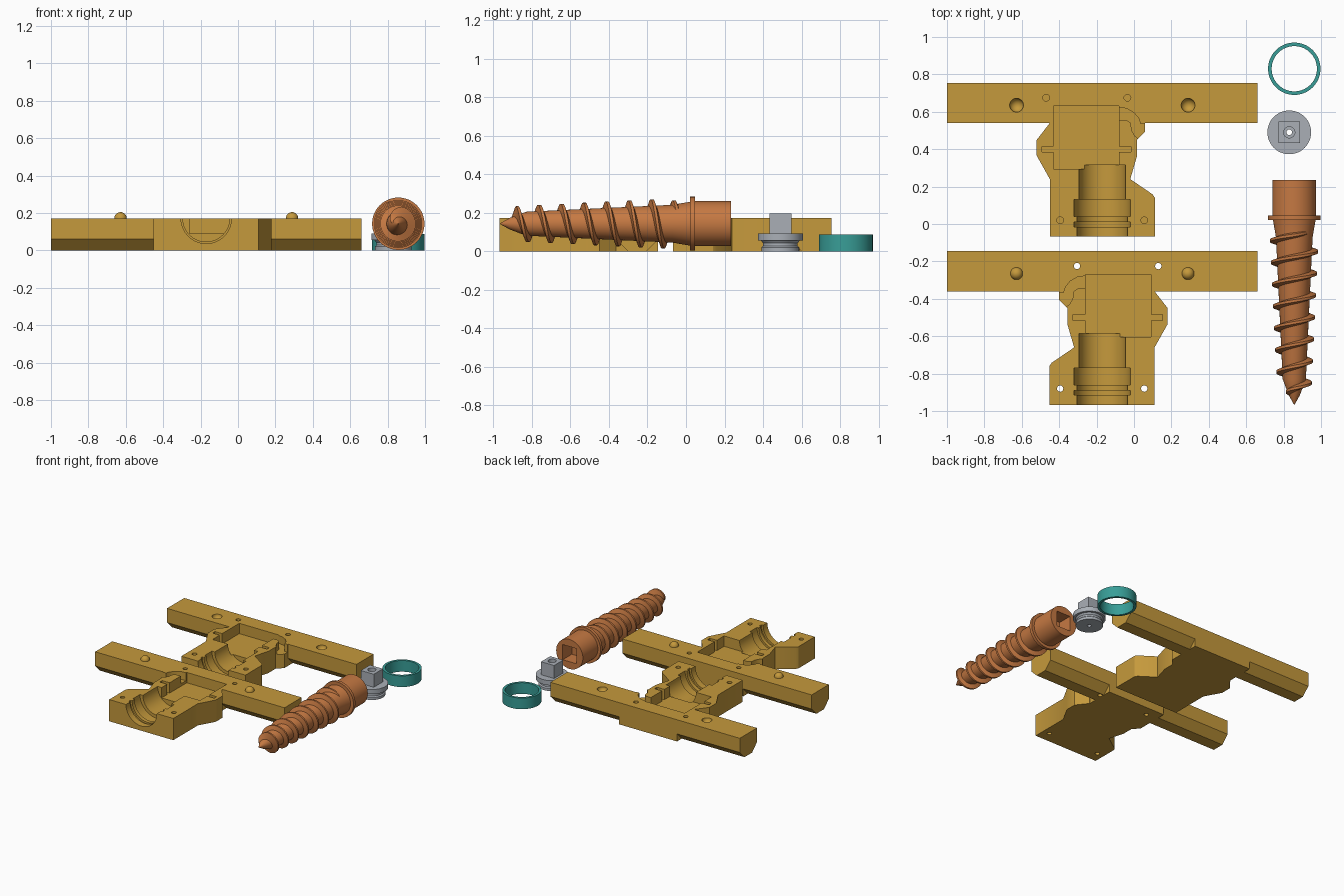
import bpy, bmesh, math
from mathutils import Matrix, Vector

if "Cube" in bpy.data.objects:
    bpy.data.objects.remove(bpy.data.objects["Cube"])


def material(name, rgb):
    m = bpy.data.materials.new(name)
    m.diffuse_color = (*rgb, 1)
    m.use_nodes = True
    m.node_tree.nodes["Principled BSDF"].inputs["Base Color"].default_value = m.diffuse_color
    return m


GOLD = material("gold", (0.56, 0.32, 0.045))
ORANGE = material("copper_orange", (0.56, 0.19, 0.055))
GREY = material("grey", (0.40, 0.43, 0.47))
TEAL = material("teal", (0.04, 0.34, 0.31))


def finish(name, bm, mat):
    bmesh.ops.recalc_face_normals(bm, faces=bm.faces)
    me = bpy.data.meshes.new(name)
    bm.to_mesh(me)
    bm.free()
    me.materials.append(mat)
    ob = bpy.data.objects.new(name, me)
    bpy.context.collection.objects.link(ob)
    return ob


def prism(name, pts, lo, hi, mat=GOLD, axis="z"):
    """Extrude a polygon along z (points are x,y) or along x (points are y,z)."""
    bm = bmesh.new()
    place = (lambda p, t: (p[0], p[1], t)) if axis == "z" else (lambda p, t: (t, p[0], p[1]))
    a, b = [[bm.verts.new(place(p, t)) for p in pts] for t in (lo, hi)]
    bm.faces.new(a)
    bm.faces.new(b)
    n = len(pts)
    for i in range(n):
        j = (i + 1) % n
        bm.faces.new((a[i], a[j], b[j], b[i]))
    return finish(name, bm, mat)


def rect(x0, x1, y0, y1):
    return [(x0, y0), (x1, y0), (x1, y1), (x0, y1)]


def lathe(name, profile, centre, axis="z", mat=GOLD, n=48, closed=False):
    """Revolve (radius, position) points; closed joins last ring to first."""
    bm = bmesh.new()
    c = Vector(centre)
    rings = []
    for r, t in profile:
        ring = []
        for i in range(n):
            u, v = r * math.cos(i * math.tau / n), r * math.sin(i * math.tau / n)
            ring.append(bm.verts.new(c + Vector((u, v, t) if axis == "z" else (u, t, v))))
        rings.append(ring)
    pairs = list(zip(rings, rings[1:]))
    if closed:
        pairs.append((rings[-1], rings[0]))
    else:
        bm.faces.new(rings[0])
        bm.faces.new(rings[-1])
    for a, b in pairs:
        for i in range(n):
            j = (i + 1) % n
            bm.faces.new((a[i], a[j], b[j], b[i]))
    return finish(name, bm, mat)


def ball(name, r, centre):
    bm = bmesh.new()
    bmesh.ops.create_uvsphere(bm, u_segments=32, v_segments=16, radius=r,
                              matrix=Matrix.Translation(centre))
    return finish(name, bm, GOLD)


def combine(ob, tool, op="DIFFERENCE"):
    """Apply a boolean and discard the tool."""
    mod = ob.modifiers.new("boolean", "BOOLEAN")
    mod.object, mod.operation, mod.solver = tool, op, "EXACT"
    bpy.context.view_layer.update()
    deps = bpy.context.evaluated_depsgraph_get()
    me = bpy.data.meshes.new_from_object(ob.evaluated_get(deps))
    ob.modifiers.clear()
    ob.data = me
    bpy.data.objects.remove(tool)


# Housing half: crossbar and body in one outline
H = 0.172
outline = [(-1, 0.54), (-0.45, 0.54), (-0.52, 0.45), (-0.52, 0.365), (-0.45, 0.24),
           (-0.45, -0.067), (0.112, -0.067), (0.112, 0.14), (0.10, 0.158), (-0.02, 0.24),
           (0.015, 0.36), (0.015, 0.45), (0.06, 0.495), (0.06, 0.54), (0.66, 0.54),
           (0.66, 0.755), (-1, 0.755)]
back = prism("back_housing", outline, 0, H)

# Chamfers under both arms of the crossbar
for x0, x1 in ((-1.02, -0.45), (0.06, 0.68)):
    for y, s in ((0.54, 1), (0.755, -1)):
        e = 0.003
        combine(back, prism("cut", [(y - s * e, -e), (y + s * (0.06 + e), -e),
                                    (y - s * e, 0.06 + e)], x0, x1, axis="x"))

# Motor pocket with side slots
pocket = [(-0.43, 0.295), (-0.08, 0.295), (-0.08, 0.385), (-0.015, 0.385), (-0.015, 0.415),
          (-0.08, 0.415), (-0.08, 0.63), (-0.43, 0.63), (-0.43, 0.415), (-0.492, 0.415),
          (-0.492, 0.385), (-0.43, 0.385)]
combine(back, prism("cut", pocket, 0.09, 0.3))

# Curved cable channel
channel = [(-0.1, 0.624), (-0.04, 0.618), (0.0, 0.595), (0.025, 0.565), (0.035, 0.535),
           (0.08, 0.535), (0.08, 0.48), (0.03, 0.452), (0.005, 0.47), (-0.012, 0.5),
           (-0.018, 0.54), (-0.04, 0.555), (-0.1, 0.555)]
combine(back, prism("cut", channel, 0.11, 0.3))

# Stepped round bore
bore = [(0.135, -0.1), (0.135, -0.015), (0.15, -0.015), (0.15, 0.01), (0.135, 0.01),
        (0.135, 0.04), (0.15, 0.04), (0.15, 0.13), (0.125, 0.13), (0.125, 0.315)]
combine(back, lathe("cut", bore, (-0.17, 0, H), "y", n=64))

# Front half is the mirrored housing
front = back.copy()
front.data = back.data.copy()
front.name = "front_housing"
bpy.context.collection.objects.link(front)
front.data.transform(Matrix.Translation((-0.34, -0.9, 0)) @ Matrix.Diagonal((-1, 1, 1, 1)))
front.data.flip_normals()

# Locating dimples and domes
for x in (-0.628, 0.289):
    combine(back, ball("cut", 0.037, (x, 0.635, H)))
    combine(front, ball("dome", 0.033, (x, -0.265, H)), "UNION")

# Screw holes: blind in the back half, through in the front half
for x, y in ((-0.47, 0.675), (-0.035, 0.675), (-0.395, 0.02), (0.055, 0.02)):
    combine(back, lathe("cut", [(0.018, 0.05), (0.018, 0.3)], (x, y, 0), n=20))
    combine(front, lathe("cut", [(0.017, -0.1), (0.017, 0.3)], (-0.34 - x, y - 0.9, 0), n=20))

# Auger shaft with flange and square socket
AX, AZ = 0.857, 0.143
shaft = lathe("auger_shaft", [(0.002, -0.965), (0.03, -0.915), (0.062, -0.83), (0.098, -0.07),
                              (0.114, 0.022), (0.14, 0.022), (0.14, 0.046), (0.117, 0.046),
                              (0.117, 0.234)], (AX, 0, AZ), "y", ORANGE)
combine(shaft, prism("cut", rect(AX - 0.06, AX + 0.06, 0.12, 0.3), AZ - 0.06, AZ + 0.06))


# Helical thread
def shaft_radius(y):
    if y < -0.83:
        return max(0.01, 0.062 * (y + 0.965) / 0.135)
    return 0.062 + 0.036 * (y + 0.83) / 0.76


bm = bmesh.new()
PITCH, STEPS, Y0, Y1 = 0.117, 36, -0.915, -0.035
count = int((Y1 - Y0) / PITCH * STEPS)
rows = []
for i in range(count + 1):
    y = Y0 + i * PITCH / STEPS
    a = math.tau * (y + 0.06) / PITCH
    base = shaft_radius(y) - 0.012
    crest = 0.088 + 0.04 * (y + 0.88) / 0.82
    fade = min(1, i / 12, (count - i) / 10)
    crest = base + 0.004 + (crest - base) * fade
    rows.append([bm.verts.new((AX + r * math.sin(a), y + d, AZ + r * math.cos(a)))
                 for r, d in ((base, -0.02), (crest, -0.007), (crest, 0.007), (base, 0.02))])
for p, q in zip(rows, rows[1:]):
    for k in range(4):
        m = (k + 1) % 4
        bm.faces.new((p[k], p[m], q[m], q[k]))
bm.faces.new(rows[0])
bm.faces.new(rows[-1])
finish("auger_thread", bm, ORANGE)

# Drive coupling: grooved disc with square peg and centre hole
CX, CY = 0.83, 0.49
coupling = lathe("drive_coupling", [(0.098, 0), (0.098, 0.02), (0.09, 0.028), (0.09, 0.042),
                                    (0.1, 0.055), (0.117, 0.055), (0.117, 0.092)],
                 (CX, CY, 0), mat=GREY)
combine(coupling, prism("peg", rect(CX - 0.057, CX + 0.057, CY - 0.057, CY + 0.057),
                        0.08, 0.195, GREY), "UNION")
combine(coupling, lathe("cut", [(0.015, -0.1), (0.015, 0.16), (0.03, 0.16), (0.03, 0.3)],
                        (CX, CY, 0), mat=GREY, n=32))

# Retaining ring
lathe("retaining_ring", [(0.14, 0), (0.14, 0.088), (0.121, 0.088), (0.121, 0)],
      (0.857, 0.83, 0), mat=TEAL, n=64, closed=True)

# Smooth the round surfaces, keep the edges sharp
for ob in bpy.context.scene.objects:
    ob.select_set(True)
    bpy.context.view_layer.objects.active = ob
bpy.ops.object.shade_smooth_by_angle(angle=math.radians(30))
